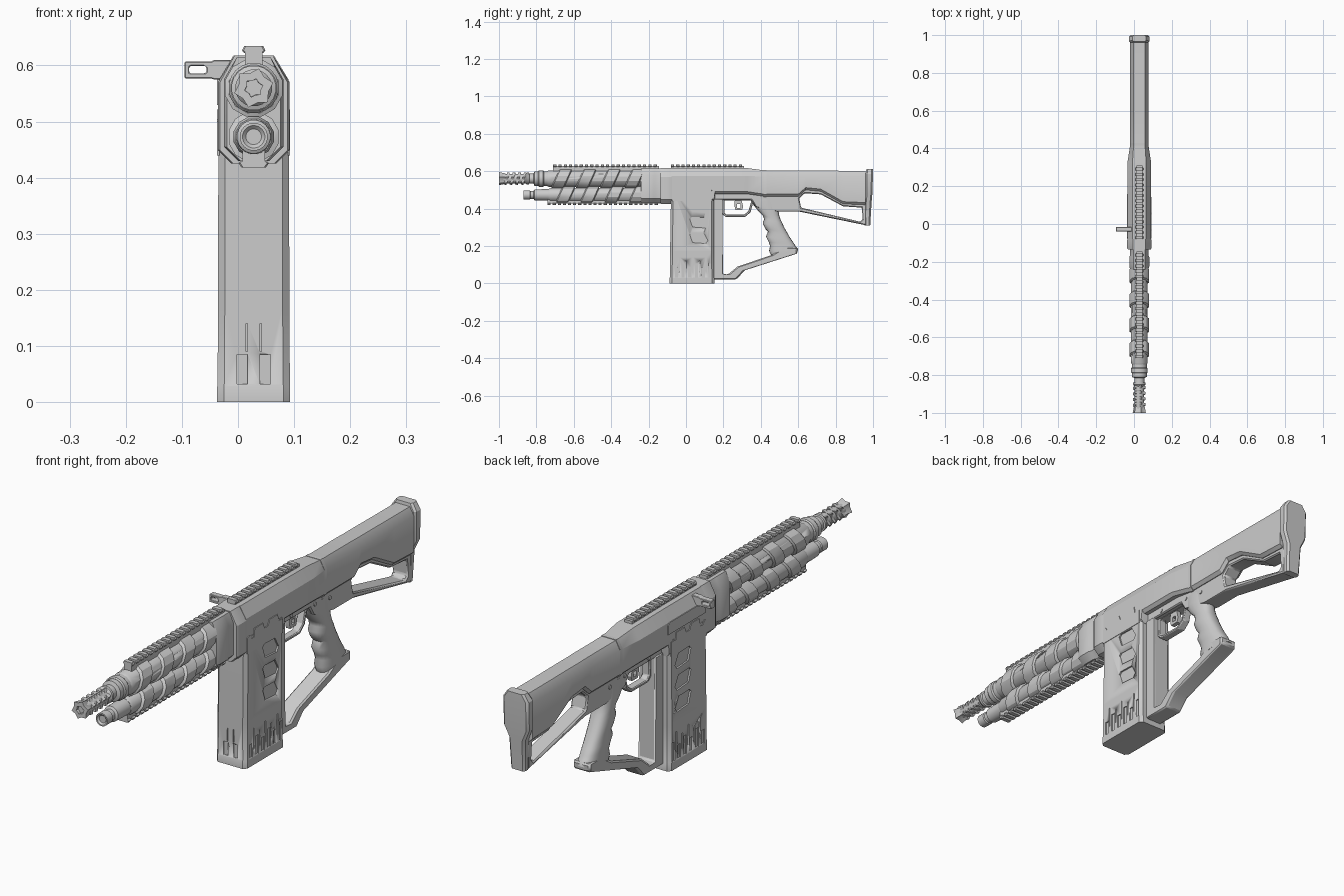
import bpy, bmesh, math
from mathutils import Vector

if "Cube" in bpy.data.objects:
    bpy.data.objects.remove(bpy.data.objects["Cube"])

CX = 0.028          # body centre line in x


def finish(name, bm, bevel=0, segs=1, smooth=30):
    bmesh.ops.remove_doubles(bm, verts=bm.verts, dist=1e-5)
    bmesh.ops.recalc_face_normals(bm, faces=bm.faces)
    me = bpy.data.meshes.new(name)
    bm.to_mesh(me)
    bm.free()
    me.shade_smooth()
    me.set_sharp_from_angle(angle=math.radians(smooth))
    ob = bpy.data.objects.new(name, me)
    ob.location.x = CX
    bpy.context.collection.objects.link(ob)
    if bevel:
        m = ob.modifiers.new("bevel", 'BEVEL')
        m.width, m.segments, m.limit_method = bevel, segs, 'ANGLE'
        m.angle_limit = math.radians(35)
    return ob


def solids(name, parts, **kw):
    """Each part is a list of rings that are bridged and capped."""
    bm = bmesh.new()
    for rings in parts:
        vs = [[bm.verts.new(p) for p in r] for r in rings]
        n = len(vs[0])
        for a, b in zip(vs, vs[1:]):
            for i in range(n):
                bm.faces.new((a[i], a[(i + 1) % n], b[(i + 1) % n], b[i]))
        bm.faces.new(vs[0])
        bm.faces.new(vs[-1])
    return finish(name, bm, **kw)


def box(x0, x1, y0, y1, z0, z1):
    return [[(x0, y0, z), (x1, y0, z), (x1, y1, z), (x0, y1, z)] for z in (z0, z1)]


def section(y, w, zb, zs, zt, wt, c=0.012):
    """Octagonal body section across y."""
    half = [(w - c, zb), (w, zb + c), (w, zs), (wt, zt)]
    return [(x, y, z) for x, z in half] + [(-x, y, z) for x, z in reversed(half)]


def plan(z, w, y0, y1, c=0.012):
    """Chamfered rectangle across z."""
    return [(-w + c, y0, z), (w - c, y0, z), (w, y0 + c, z), (w, y1 - c, z),
            (w - c, y1, z), (-w + c, y1, z), (-w, y1 - c, z), (-w, y0 + c, z)]


def tube(zc, stations, n=20, shear=0, star=1):
    return [[(r * (star if i % 2 else 1) * math.cos(math.tau * (i + .5) / n),
              y + shear * r * math.sin(math.tau * (i + .5) / n),
              zc + r * (star if i % 2 else 1) * math.sin(math.tau * (i + .5) / n)) for i in range(n)]
            for y, r in stations]


def prism(name, loops, w, axis='x', at=0, **kw):
    """Filled outline (later loops are holes), thickened by half width w."""
    cu = bpy.data.curves.new(name, 'CURVE')
    cu.dimensions, cu.fill_mode, cu.extrude = '2D', 'BOTH', w
    for loop in loops:
        s = cu.splines.new('POLY')
        s.points.add(len(loop) - 1)
        for p, (u, v) in zip(s.points, loop):
            p.co = (u, v, 0, 1)
        s.use_cyclic_u = True
    tmp = bpy.data.objects.new(name + "_curve", cu)
    bpy.context.collection.objects.link(tmp)
    me = bpy.data.meshes.new_from_object(tmp.evaluated_get(bpy.context.evaluated_depsgraph_get()))
    bm = bmesh.new()
    bm.from_mesh(me)
    bpy.data.objects.remove(tmp)
    for v in bm.verts:
        u, t, d = v.co
        v.co = (d + at, u, t) if axis == 'x' else (u, d + at, t)
    return finish(name, bm, **kw)


def cut(ob, parts):
    c = solids(ob.name + "_cutter", parts)
    c.hide_render = True
    c.hide_viewport = True
    m = ob.modifiers.new("cut", 'BOOLEAN')
    m.object, m.operation, m.solver = c, 'DIFFERENCE', 'EXACT'


def rail(name, y0, y1, z, up, w):
    parts = [box(-w * .75, w * .75, y0, y1, *sorted((z - up * .02, z + up * .007)))]
    n = int((y1 - y0) / .027)
    step = (y1 - y0) / n
    for i in range(n):
        y = y0 + i * step
        parts.append([plan(z + up * h, w * k, y, y + step * .6, .003) for h, k in ((.002, .8), (.007, 1), (.015, .8))])
    solids(name, parts)


# Receiver and stock upper shell
solids("receiver_stock_shell", [[section(*s) for s in (
    (-.08, .062, .44, .575, .618, .036), (.15, .062, .44, .575, .618, .036),
    (.155, .062, .478, .575, .618, .036), (.33, .062, .478, .575, .616, .036),
    (.42, .048, .465, .57, .604, .03), (.60, .048, .465, .57, .604, .03),
    (.64, .048, .5, .57, .603, .03), (.72, .048, .492, .57, .603, .03),
    (.84, .048, .425, .57, .602, .03), (.96, .048, .42, .57, .602, .03))]])
solids("stock_joint_band", [[section(y, .0495, .463, .571, .606, .031) for y in (.415, .43)]])

# Lower frame with skeleton stock opening
prism("lower_frame", [
    [(.15, .5), (.15, .445), (.35, .445), (.37, .41), (.49, .385), (.6, .385), (.965, .31), (.965, .5), (.72, .53), (.4, .53)],
    [(.605, .455), (.635, .482), (.72, .476), (.84, .412), (.94, .405), (.945, .345), (.93, .33), (.615, .405)]],
    .033, bevel=.005)

# Butt plate
solids("butt_plate", [[plan(z, w, y0, y1, .008) for z, w, y0, y1 in (
    (.31, .03, .955, .985), (.43, .034, .955, .992), (.475, .054, .96, .996),
    (.585, .054, .96, 1), (.612, .036, .965, 1))]])

# Front collar and handguard rear block
solids("front_collar", [
    [section(y, w, .425, .57, .618, .034, .024) for y, w in ((-.135, .06), (-.128, .064), (-.085, .064), (-.07, .061))],
    [section(y, w, .43, .575, .615, .03, .025) for y, w in ((-.24, .048), (-.225, .053), (-.175, .053), (-.165, .048), (-.13, .048))]])

# Upper and lower handguard tubes, with side slots in the upper
ZU, ZL = .56, .473
up = solids("upper_handguard", [tube(ZU, [(-.745, .04), (-.735, .045), (-.2, .045)], 12)])
solids("lower_handguard", [tube(ZL, [(-.735, .033), (-.725, .037), (-.2, .037)], 12)])
slots = []
for s in (-1, 1):
    for y in (-.66, -.53, -.40, -.28):
        slots.append(box(*sorted((s * .036, s * .06)), y - .028, y + .028, .568, .582))
cut(up, slots)

# Slanted armour bands
bands = []
for i in range(4):
    y = -.70 + i * .13
    bands.append(tube(ZU, [(y, .046), (y + .006, .053), (y + .064, .053), (y + .07, .046)], 12, .45))
    bands.append(tube(ZL, [(y + .02, .037), (y + .026, .046), (y + .084, .046), (y + .09, .037)], 12, .45))
solids("armour_bands", bands)

# Rails
rail("front_top_rail", -.71, -.145, .62, 1, .021)
rail("rear_top_rail", -.08, .31, .62, 1, .021)
rail("bottom_rail", -.74, -.14, .433, -1, .027)

# Barrel, muzzle brake and lower tube
solids("barrel", [tube(ZU, [(-.985, .016), (-.99, .022), (-.975, .025), (-.86, .025), (-.85, .033), (-.84, .033),
                            (-.838, .027), (-.815, .027), (-.81, .04), (-.7, .04)][1:]),
                  tube(ZU, [(-.79, .041), (-.785, .045), (-.765, .045), (-.76, .041)])])
solids("muzzle_brake", [tube(ZU, [(y, .033), (y + .014, .035)], 12, .25, .7) for y in (-.965, -.935, -.905, -.875)]
       + [tube(ZU, [(-.96, .022), (-.97, .03), (-1, .036), (-1, .017), (-.94, .015)], 12, 0, .75)])
solids("lower_tube", [tube(ZL, [(-.862, .014), (-.868, .02), (-.868, .025), (-.835, .025), (-.832, .021),
                                (-.815, .021), (-.81, .03), (-.7, .032)])])

# Magazine with hexagonal recesses and lower grooves
mag = solids("magazine", [[plan(*s) for s in (
    (0, .065, -.088, .152), (.028, .065, -.088, .152), (.032, .0645, -.086, .15),
    (.17, .0635, -.085, .149), (.5, .063, -.08, .149))]])
recess = []
for s in (-1, 1):
    for z in (.408, .325, .242):
        hexa = [(.02, z + .02), (.03, z + .03), (.095, z + .028), (.117, z - .012), (.105, z - .029), (.035, z - .024)]
        recess.append([[(s * x, y, q) for y, q in hexa] for x in (.057, .08)])
    for i in range(6):
        y = -.06 + i * .036
        recess.append(box(*sorted((s * .0595, s * .08)), y, y + .017, .032, .085 + .02 * (i % 2)))
        recess.append(box(*sorted((s * .0605, s * .08)), y + .022, y + .027, .06, .14 - .02 * (i % 2)))
    recess.append(box(*sorted((s * .011, s * .03)), -.1, -.081, .032, .085))
    recess.append(box(*sorted((s * .011, s * .014)), -.1, -.081, .09, .14))
cut(mag, recess)

# Magazine well lips
for s, side in ((1, "right"), (-1, "left")):
    prism("well_lip_" + side, [[(-.075, .44), (-.075, .5), (-.06, .505), (-.05, .49), (-.035, .49), (-.03, .522), (.02, .522),
                                (.03, .5), (.05, .5), (.06, .522), (.11, .522), (.115, .495), (.14, .495), (.14, .44)]],
          .002, at=s * .063)

# Rear spine and brace running to the grip
prism("rear_brace", [[(.145, .455), (.195, .455), (.197, .05), (.225, .048), (.275, .09), (.46, .152), (.52, .19),
                      (.598, .19), (.596, .16), (.315, .07), (.27, .022), (.145, .022)]], .036, bevel=.006)

# Pistol grip with finger grooves
pairs = [((.35, .455), (.495, .45), .034), ((.36, .42), (.493, .4), .036), ((.388, .385), (.498, .365), .036),
         ((.412, .362), (.506, .34), .035), ((.418, .343), (.515, .322), .036), ((.41, .323), (.525, .3), .037),
         ((.423, .293), (.542, .27), .036), ((.438, .277), (.553, .25), .035), ((.428, .25), (.566, .23), .037),
         ((.443, .22), (.58, .21), .036), ((.45, .2), (.588, .195), .036), ((.444, .175), (.598, .185), .037),
         ((.455, .15), (.6, .175), .037)]
grip = []
for f, b, w in pairs:
    m, h = (Vector(f) + Vector(b)) / 2, (Vector(b) - Vector(f)) / 2
    ring = []
    for i in range(20):
        c, s = math.cos(math.tau * i / 20), math.sin(math.tau * i / 20)
        p = m + h * math.copysign(abs(c) ** .8, c)
        ring.append((w * math.copysign(abs(s) ** .8, s), p.x, p.y))
    grip.append(ring)
solids("pistol_grip", [grip], smooth=50)

# Trigger guard and trigger
prism("trigger_guard", [
    [(.193, .455), (.193, .372), (.212, .355), (.315, .355), (.345, .38), (.365, .455)],
    [(.205, .444), (.205, .378), (.217, .367), (.31, .367), (.334, .387), (.35, .444)]], .016, bevel=.003)
prism("trigger", [[(.262, .45), (.258, .42), (.264, .392), (.3, .392), (.306, .41), (.296, .45)],
                  [(.272, .424), (.274, .404), (.292, .404), (.29, .424)]], .009)

# Charging handle, side cover and pins
prism("charging_handle", [
    [(-.123, .577), (-.123, .607), (-.076, .607), (-.07, .61), (-.04, .61), (-.04, .575), (-.07, .575), (-.076, .577)],
    [(-.115, .588), (-.112, .586), (-.087, .586), (-.084, .589), (-.084, .597), (-.087, .599), (-.112, .599), (-.115, .597)]],
    .012, axis='y', at=-.028, bevel=.002)
prism("side_cover", [[(-.07, .53), (-.07, .575), (.15, .575), (.16, .565), (.16, .53)]], .003, at=-.062)
pins = []
for y, z in ((.235, .462), (.38, .45), (.47, .44)):
    pins.append([[(x, y + .008 * math.cos(a), z + .008 * math.sin(a)) for a in [math.tau * i / 12 for i in range(12)]]
                 for x in (-.036, .036)])
solids("frame_pins", pins)
